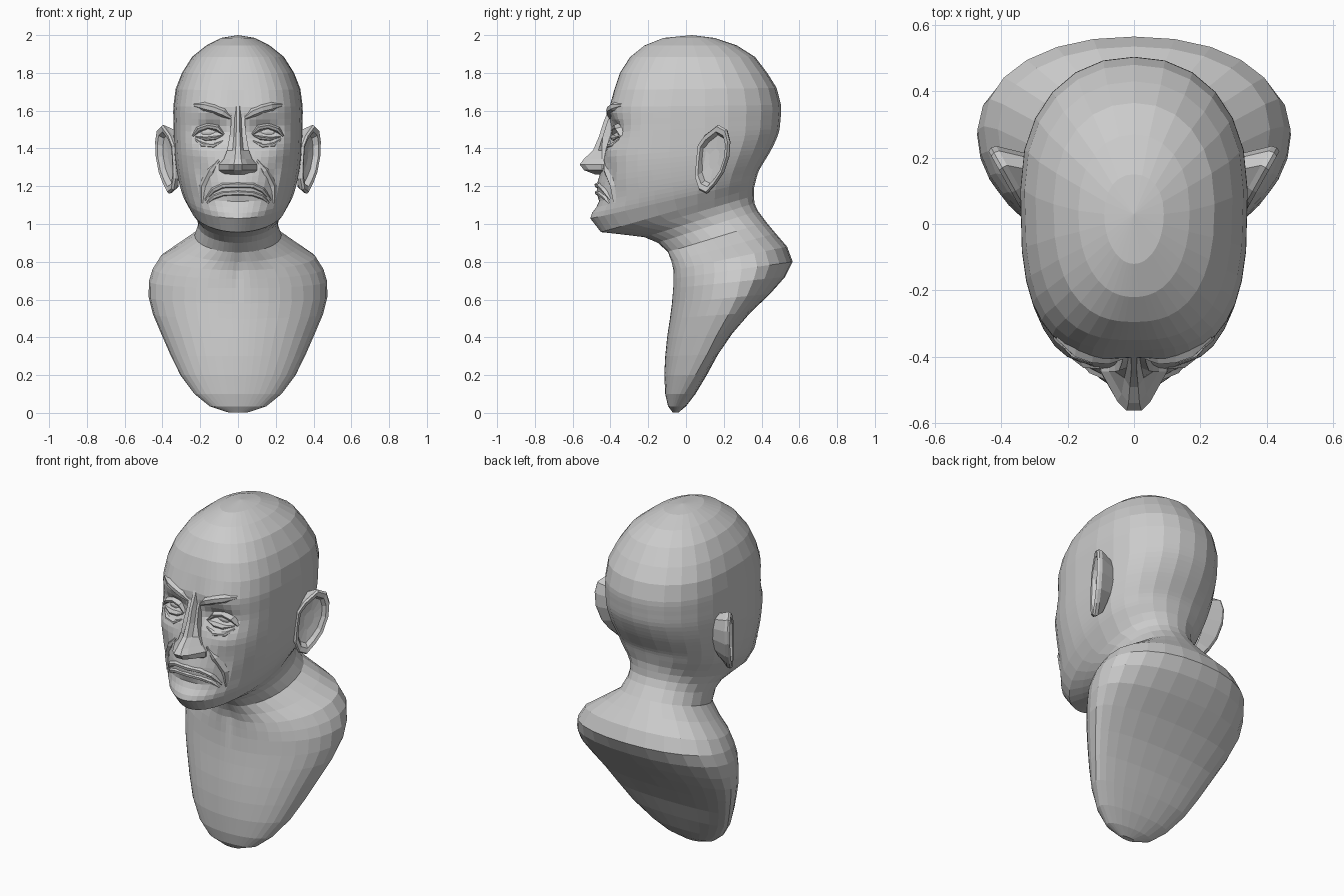
import bpy, bmesh, math
from mathutils import Vector
from mathutils.bvhtree import BVHTree

if "Cube" in bpy.data.objects:
    bpy.data.objects.remove(bpy.data.objects["Cube"])

# Rings: front z, front y, back z, back y, half width, y of widest point, front roundness
BUST = [
    (.002, -.07, .002, -.04, .05, -.055, 1), (.035, -.095, .035, 0, .15, -.045, 1),
    (.10, -.11, .10, .05, .23, -.01, .97), (.20, -.115, .20, .11, .305, .05, .97),
    (.30, -.11, .31, .17, .358, .11, .98), (.40, -.10, .42, .245, .405, .165, 1),
    (.50, -.085, .53, .34, .45, .225, 1), (.58, -.075, .63, .445, .473, .268, 1),
    (.66, -.07, .72, .525, .472, .285, 1), (.71, -.07, .80, .565, .452, .295, 1),
    (.755, -.07, .88, .535, .41, .285, 1), (.80, -.08, .95, .475, .315, .24, 1),
    (.85, -.10, 1.01, .425, .23, .20, 1), (.90, -.15, 1.07, .38, .212, .15, 1)]
HEAD = [
    (.93, -.22, 1.11, .362, .215, .11, 1), (.945, -.34, 1.15, .36, .232, .06, 1),
    (.957, -.45, 1.19, .36, .258, .06, 1), (1.03, -.495, 1.23, .37, .29, .06, .97),
    (1.12, -.465, 1.28, .385, .312, .07, .86), (1.22, -.455, 1.34, .42, .327, .08, .77),
    (1.32, -.44, 1.40, .455, .336, .09, .7), (1.42, -.42, 1.48, .49, .34, .1, .66),
    (1.52, -.405, 1.55, .50, .342, .1, .65), (1.62, -.40, 1.63, .503, .342, .1, .65),
    (1.71, -.38, 1.72, .48, .33, .1, .67), (1.80, -.35, 1.80, .43, .297, .08, .72),
    (1.885, -.295, 1.885, .365, .243, .06, .8), (1.945, -.22, 1.945, .27, .168, .04, .9),
    (1.985, -.12, 1.985, .15, .09, .03, 1)]
# Soft bumps on the face: x, z, x radius, z radius, forward height
BUMPS = [
    (.14, 1.495, .085, .05, -.05), (.13, 1.61, .1, .035, .01), (.21, 1.38, .07, .05, .014),
    (0, 1.2, .1, .07, .015), (0, 1.03, .1, .04, .012), (.18, 1.24, .03, .08, -.018),
    (0, 1.11, .1, .02, -.012), (0, .76, .03, .1, -.014), (.09, .86, .03, .08, .012)]


def make_object(name, bm, mirror=False):
    bmesh.ops.recalc_face_normals(bm, faces=bm.faces)
    me = bpy.data.meshes.new(name)
    bm.to_mesh(me)
    ob = bpy.data.objects.new(name, me)
    bpy.context.collection.objects.link(ob)
    if mirror:
        ob.modifiers.new("mirror", 'MIRROR')
    return ob


def loft(bm, rings, closed=True, caps=(True, True)):
    vs = [[bm.verts.new(p) for p in r] for r in rings]
    n = len(vs[0])
    for a, b in zip(vs, vs[1:]):
        for i in range(n if closed else n - 1):
            j = (i + 1) % n
            bm.faces.new((a[i], a[j], b[j], b[i]))
    if caps[0]:
        bm.faces.new(vs[0])
    if caps[1]:
        bm.faces.new(vs[-1])
    return vs


def catmull(rows, i, t):
    p = [rows[min(max(i + k, 0), len(rows) - 1)] for k in (-1, 0, 1, 2)]
    return [.5 * (2 * b + (c - a) * t + (2 * a - 5 * b + 4 * c - d) * t * t
                  + (3 * b - a - 3 * c + d) * t ** 3) for a, b, c, d in zip(*p)]


def ring(row):
    zf, yf, zb, yb, w, yw, e = row
    half = []
    for deg in (0, 1.5, 4, 8, 13, 20, 28, 37, 47, 57, 67, 78, 90):
        s, c = math.sin(math.radians(deg)), max(0, math.cos(math.radians(deg)))
        half.append((w * s ** e, yw - (yw - yf) * c ** e, True))
    for deg in (74, 59, 44, 29, 14, 0):
        s, c = math.sin(math.radians(deg)), math.cos(math.radians(deg))
        half.append((w * s ** .92, yw + (yb - yw) * c ** .92, False))
    pts = []
    for x, y, front in half:
        z = zf + (zb - zf) * (y - yf) / (yb - yf)
        if front and y < 0:
            y -= sum(d * math.exp(-((x - bx) / rx) ** 2 - ((z - bz) / rz) ** 2)
                     for bx, bz, rx, rz, d in BUMPS)
        pts.append(Vector((x, y, z)))
    return pts + [Vector((-p.x, p.y, p.z)) for p in pts[-2:0:-1]]


# Head, neck and bust as one continuous skin
rows = BUST + HEAD
rings = []
for i, r in enumerate(rows):
    steps = 3 if 1.0 < r[0] < 1.6 else 1
    rings += [ring(catmull(rows, i, k / steps)) for k in range(steps)]
bm = bmesh.new()
top = loft(bm, rings, caps=(True, False))[-1]
crown = bm.verts.new((0, .03, 2))
for a, b in zip(top, top[1:] + top[:1]):
    bm.faces.new((a, b, crown))
tree = BVHTree.FromBMesh(bm)
make_object("head_and_bust", bm)


def skin_y(x, z):
    hit = tree.ray_cast(Vector((x, -2, z)), Vector((0, 1, 0)))[0]
    return hit.y if hit else -.3


# Raised folds that follow the face: brows, lids, lips, creases
def ridge(name, path, width, height):
    secs = []
    for i, (x, z) in enumerate(path):
        a, b = path[max(i - 1, 0)], path[min(i + 1, len(path) - 1)]
        t = Vector((b[0] - a[0], b[1] - a[1])).normalized()
        if x == 0:
            t = Vector((1, 0))
        k = .35 if (i == len(path) - 1 or (i == 0 and x > 0)) else 1
        nx, nz = -t.y * width * k, t.x * width * k
        y = skin_y(x, z)
        secs.append([(x + nx, skin_y(x + nx, z + nz) + .012, z + nz),
                     (x + nx * .3, y - height * k, z + nz * .3),
                     (x - nx * .4, y - height * k * .8, z - nz * .4),
                     (x - nx, skin_y(x - nx, z - nz) + .012, z - nz)])
    b = bmesh.new()
    loft(b, secs, closed=False, caps=(False, False))
    make_object(name, b, True)


ridge("brows", [(.035, 1.56), (.08, 1.59), (.13, 1.61), (.18, 1.622), (.235, 1.63)], .032, .018)
ridge("upper_eyelids", [(.075, 1.475), (.11, 1.508), (.16, 1.517), (.21, 1.5), (.24, 1.465)], .02, .03)
ridge("lower_eyelids", [(.08, 1.47), (.12, 1.455), (.17, 1.45), (.225, 1.462)], .014, .02)
ridge("eye_bags", [(.08, 1.44), (.13, 1.415), (.19, 1.42), (.23, 1.45)], .018, .01)
ridge("upper_lip", [(0, 1.205), (.08, 1.203), (.13, 1.18), (.175, 1.125)], .022, .014)
ridge("lower_lip", [(0, 1.165), (.08, 1.16), (.13, 1.142), (.165, 1.11)], .02, .012)
ridge("cheek_folds", [(.1, 1.34), (.145, 1.28), (.185, 1.2), (.19, 1.11)], .028, .012)

# Eyeballs
bm = bmesh.new()
bmesh.ops.create_uvsphere(bm, u_segments=12, v_segments=8, radius=.055)
bmesh.ops.scale(bm, vec=(1.25, 1, .8), verts=bm.verts)
bmesh.ops.translate(bm, vec=(.152, skin_y(.152, 1.485) + .042, 1.485), verts=bm.verts)
make_object("eyes", bm, True)

# Nose: z, ridge y, half width
secs = []
for z, y, w in ((1.63, -.40, .04), (1.54, -.437, .036), (1.46, -.462, .045), (1.39, -.492, .058),
                (1.345, -.54, .075), (1.315, -.563, .1), (1.285, -.54, .102), (1.262, -.48, .07)):
    right = [(w, -.37), (w, max(y + .02, -.445)), (w * .5, y + .028), (w * .22, y)]
    secs.append([(x, v, z) for x, v in right] + [(-x, v, z) for x, v in reversed(right)])
bm = bmesh.new()
loft(bm, secs, closed=False, caps=(False, True))
make_object("nose", bm)

# Ears: outline in y, z swung outwards, stepped in to form rim and hollow
OUTLINE = [(.10, 1.47), (.065, 1.42), (.055, 1.33), (.05, 1.24), (.07, 1.18), (.11, 1.16),
           (.155, 1.21), (.195, 1.27), (.225, 1.36), (.23, 1.44), (.215, 1.5), (.17, 1.525)]
normal = Vector((.87, -.5, 0))
secs = []
for k, off in ((.8, None), (.97, -.016), (1, 0), (.95, .012), (.8, .008), (.7, -.02), (.3, -.026)):
    sec = []
    for y, z in OUTLINE:
        y, z = .135 + (y - .135) * k, 1.345 + (z - 1.345) * k
        if off is None:  # root buried in the side of the head
            sec.append(Vector((.315, y, z)))
        else:
            sec.append(Vector((.33 + .56 * (y - .05), y, z)) + normal * off)
    secs.append(sec)
bm = bmesh.new()
loft(bm, secs, caps=(False, True))
make_object("ears", bm, True)
